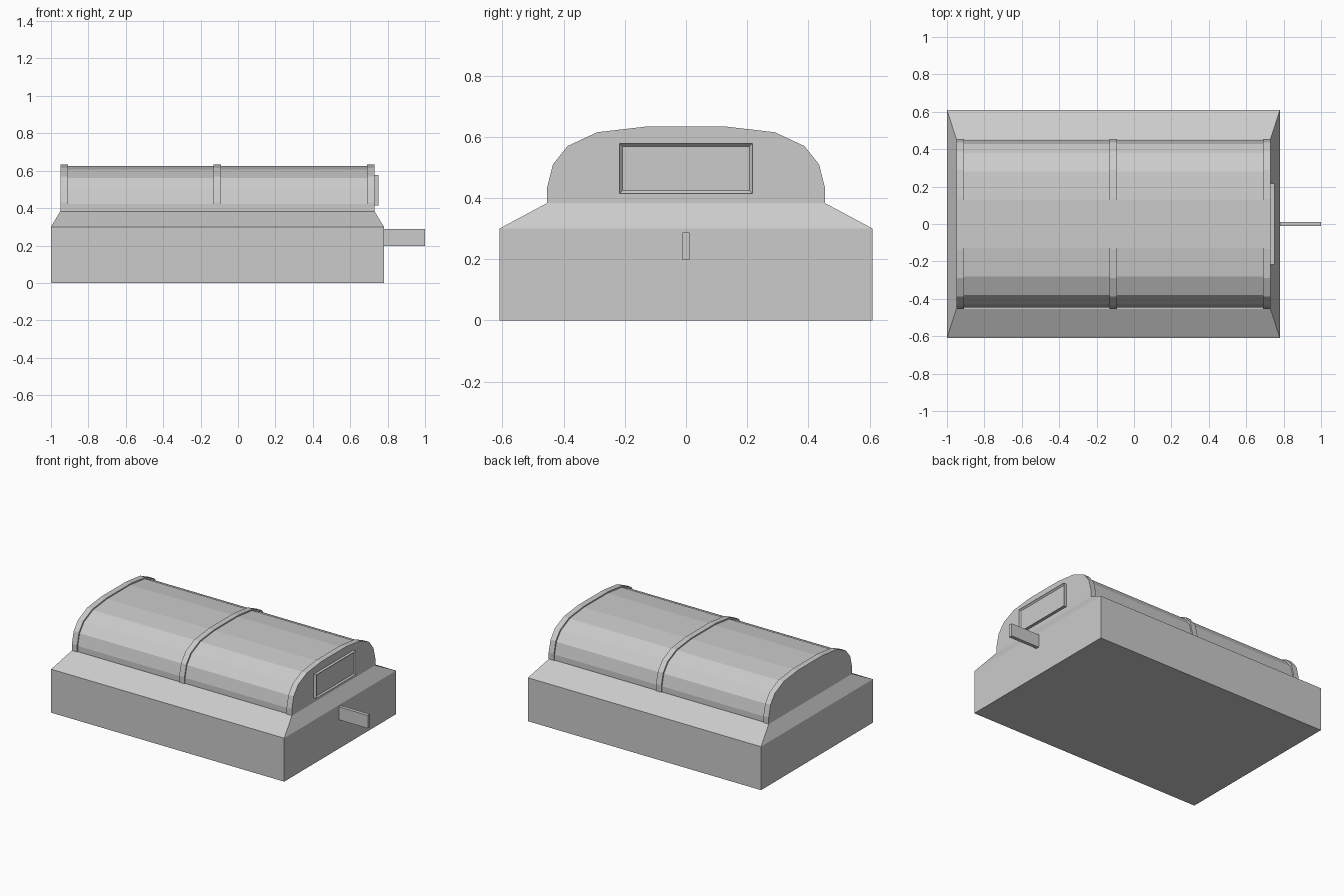
import bpy, bmesh

if "Cube" in bpy.data.objects:
    bpy.data.objects.remove(bpy.data.objects["Cube"])

PROFILE = [(0.455, 0.38), (0.455, 0.43), (0.435, 0.51), (0.387, 0.57), (0.29, 0.615), (0.135, 0.633)]


def finish(name, bm):
    bmesh.ops.recalc_face_normals(bm, faces=bm.faces[:])
    mesh = bpy.data.meshes.new(name)
    bm.to_mesh(mesh)
    bm.free()
    obj = bpy.data.objects.new(name, mesh)
    bpy.context.collection.objects.link(obj)
    return obj


def extrude(bm, points, vec):
    face = bm.faces.new([bm.verts.new(p) for p in points])
    geom = bmesh.ops.extrude_face_region(bm, geom=[face], use_keep_orig=True)["geom"]
    verts = [g for g in geom if isinstance(g, bmesh.types.BMVert)]
    bmesh.ops.translate(bm, verts=verts, vec=vec)
    return [g for g in geom if isinstance(g, bmesh.types.BMFace)][0]


def box(name, x, y, z):
    bm = bmesh.new()
    pts = [(x[0], y[0], z[0]), (x[0], y[1], z[0]), (x[0], y[1], z[1]), (x[0], y[0], z[1])]
    cap = extrude(bm, pts, (x[1] - x[0], 0, 0))
    return bm, cap


def arch(name, x0, x1, inset=0.0):
    # arched cross-section mirrored about y = 0, extruded along x
    half = [(y - inset, z - (inset if z > 0.4 else 0)) for y, z in PROFILE]
    loop = half + [(-y, z) for y, z in reversed(half)]
    bm = bmesh.new()
    extrude(bm, [(x0, y, z) for y, z in loop], (x1 - x0, 0, 0))
    return finish(name, bm)


# base block with sloped shoulder
bm = bmesh.new()
top = extrude(bm, [(-1, -0.61, 0), (0.78, -0.61, 0), (0.78, 0.61, 0), (-1, 0.61, 0)], (0, 0, 0.3))
bmesh.ops.recalc_face_normals(bm, faces=bm.faces[:])
res = bmesh.ops.extrude_face_region(bm, geom=[top])["geom"]
bmesh.ops.delete(bm, geom=[top], context='FACES_ONLY') if top.is_valid else None
for v in [g for g in res if isinstance(g, bmesh.types.BMVert)]:
    v.co.x += 0.05 if v.co.x < 0 else -0.05
    v.co.y *= 0.455 / 0.61
    v.co.z = 0.383
finish("base", bm)

# arched lid and its three raised bands
arch("lid", -0.945, 0.725, 0.008)
for i, x in enumerate((-0.95, -0.13, 0.69)):
    arch(f"lid_band_{i + 1}", x, x + 0.04)

# framed panel on the right end of the lid
bm, cap = box("end_panel", (0.725, 0.75), (-0.217, 0.217), (0.415, 0.578))
bmesh.ops.recalc_face_normals(bm, faces=bm.faces[:])
bmesh.ops.inset_region(bm, faces=[cap], thickness=0.013)
bmesh.ops.translate(bm, verts=list(cap.verts), vec=(-0.01, 0, 0))
finish("end_panel", bm)

# flat handle
bm, cap = box("handle", (0.77, 1.0), (-0.012, 0.012), (0.198, 0.287))
finish("handle", bm)
